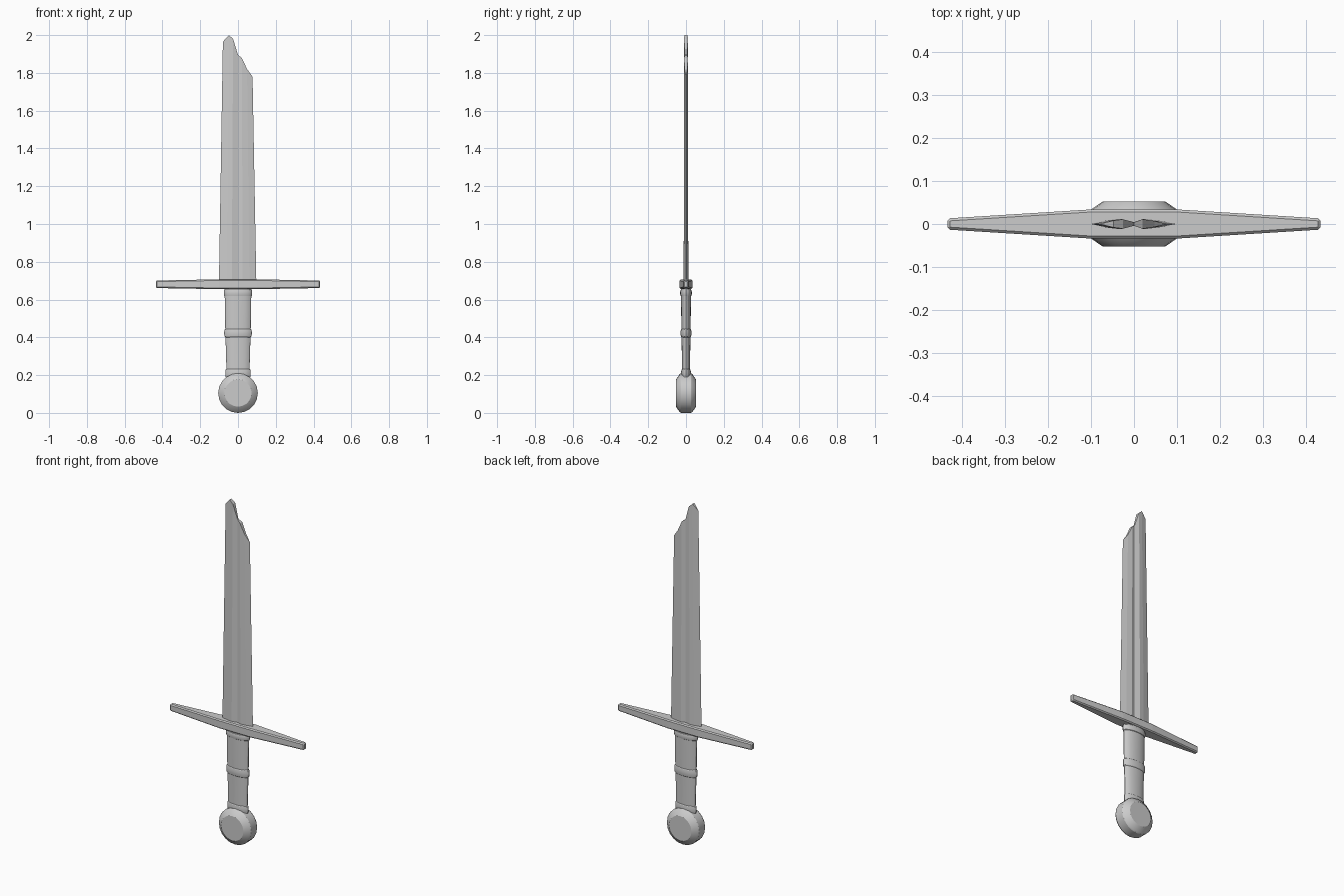
import bpy, bmesh
from math import cos, sin, pi

if "Cube" in bpy.data.objects:
    bpy.data.objects.remove(bpy.data.objects["Cube"])


def finish(name, bm, smooth=False):
    bmesh.ops.recalc_face_normals(bm, faces=bm.faces)
    mesh = bpy.data.meshes.new(name)
    bm.to_mesh(mesh)
    bm.free()
    obj = bpy.data.objects.new(name, mesh)
    bpy.context.collection.objects.link(obj)
    if smooth:
        bpy.ops.object.select_all(action='DESELECT')
        obj.select_set(True)
        bpy.context.view_layer.objects.active = obj
        bpy.ops.object.shade_smooth_by_angle(angle=0.52)
    return obj


def loft(name, rings, smooth=False):
    """Skin a list of equal-length point loops and cap both ends."""
    bm = bmesh.new()
    loops = [[bm.verts.new(p) for p in ring] for ring in rings]
    n = len(loops[0])
    for a, b in zip(loops, loops[1:]):
        for i in range(n):
            j = (i + 1) % n
            bm.faces.new((a[i], a[j], b[j], b[i]))
    bm.faces.new(loops[0])
    bm.faces.new(loops[-1])
    return finish(name, bm, smooth)


def ellipse(z, rx, ry, n=20):
    return [(rx * cos(2 * pi * i / n), ry * sin(2 * pi * i / n), z) for i in range(n)]


# Blade: columns across the width, (x at tip, half thickness, broken tip height)
columns = [(-.08, 0, 1.965), (-.048, .008, 2.0), (-.026, .011, 1.98), (0, .004, 1.895),
           (.02, .011, 1.88), (.048, .007, 1.82), (.077, 0, 1.78)]
bm = bmesh.new()
strips = []
for x, t, top in columns:
    strip = []
    for side in ((-1, 1) if t else (1,)):
        strip.append((bm.verts.new((x * 1.26, side * t * 1.1, .69)),
                      bm.verts.new((x, side * t, top))))
    strips.append((strip[0], strip[-1]))
for left, right in zip(strips, strips[1:]):
    for s in (0, 1):
        bm.faces.new((left[s][0], right[s][0], right[s][1], left[s][1]))
    for end in (0, 1):
        loop = [left[0][end], right[0][end], right[1][end], left[1][end]]
        bm.faces.new(list(dict.fromkeys(loop)))
finish("blade", bm)

# Crossguard: tapered bar with bevelled edges
sections = [(-.435, .013, .02), (-.1, .034, .026), (.1, .034, .026), (.435, .013, .02)]
guard = loft("crossguard", [[(x, y * w, .681 + z * h) for y, z in
             ((-1, -1), (1, -1), (1, 1), (-1, 1))] for x, w, h in sections])
bevel = guard.modifiers.new("bevel", 'BEVEL')
bevel.width = .006
bevel.segments = 1

# Grip: tapered oval handle
loft("grip", [ellipse(*r) for r in
     ((.17, .06, .021), (.3, .063, .022), (.42, .067, .024), (.66, .071, .027))], True)

# Rounded bands around the grip
for name, z, half, rx, ry in (("lower_band", .21, .025, .067, .026),
                              ("middle_band", .423, .025, .073, .029),
                              ("upper_band", .635, .02, .075, .031)):
    loft(name, [ellipse(z + half * k, rx - d, ry - d) for k, d in
         ((-1, .008), (-.75, .002), (-.3, 0), (.3, 0), (.75, .002), (1, .008))], True)

# Pommel: chamfered disc facing front and back
loft("pommel", [[(r * cos(2 * pi * i / 20), y, .105 + r * sin(2 * pi * i / 20))
     for i in range(20)] for y, r in
     ((-.053, .072), (-.034, .1), (-.026, .105), (.026, .105), (.034, .1), (.053, .072))], True)
